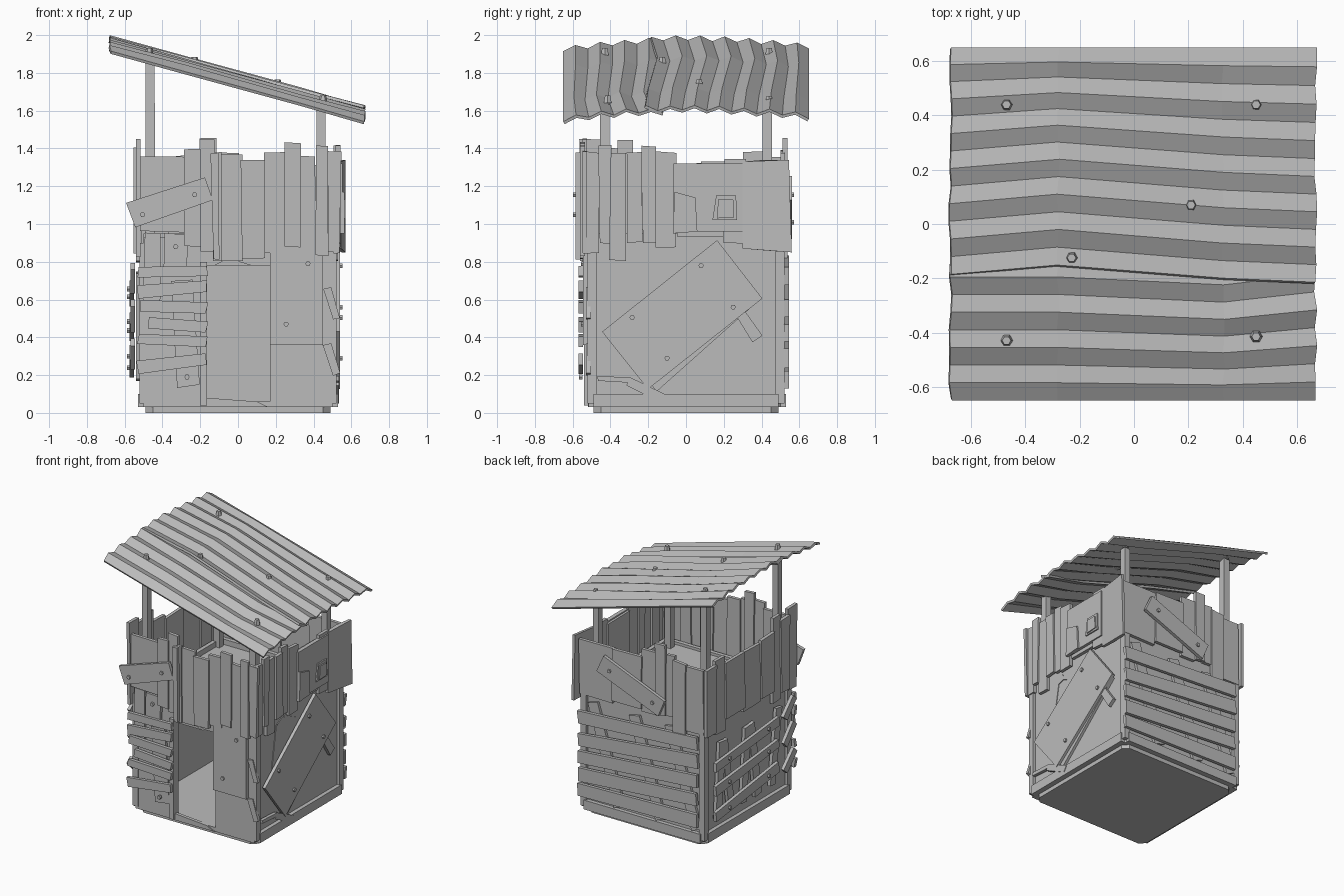
import bpy, bmesh, math, random
from mathutils import Vector

random.seed(4)
if "Cube" in bpy.data.objects:
    bpy.data.objects.remove(bpy.data.objects["Cube"])

grey = bpy.data.materials.new("weathered_grey")
grey.use_nodes = True
tone = (0.5, 0.5, 0.5, 1)
grey.diffuse_color = tone
grey.node_tree.nodes["Principled BSDF"].inputs["Base Color"].default_value = tone

UP = Vector((0, 0, 1))
# each side: horizontal axis and outward normal
SIDES = {
    "front": (Vector((1, 0, 0)), Vector((0, -1, 0))),
    "back": (Vector((1, 0, 0)), Vector((0, 1, 0))),
    "left": (Vector((0, 1, 0)), Vector((1, 0, 0))),
    "right": (Vector((0, 1, 0)), Vector((-1, 0, 0))),
}


def finish(name, bm):
    bmesh.ops.recalc_face_normals(bm, faces=bm.faces)
    mesh = bpy.data.meshes.new(name)
    bm.to_mesh(mesh)
    bm.free()
    mesh.materials.append(grey)
    obj = bpy.data.objects.new(name, mesh)
    bpy.context.collection.objects.link(obj)
    return obj


def prism(name, low, high):
    """Solid between two matching loops of points."""
    bm = bmesh.new()
    a = [bm.verts.new(p) for p in low]
    b = [bm.verts.new(p) for p in high]
    bm.faces.new(a)
    bm.faces.new(b)
    for i in range(len(a)):
        j = (i + 1) % len(a)
        bm.faces.new((a[i], a[j], b[j], b[i]))
    return finish(name, bm)


def slab(name, side, outline, depth, thick=0.025):
    """Flat outline on a side, its outer face at the given depth."""
    u, n = SIDES[side]
    pts = [u * p[0] + UP * p[1] for p in outline]
    return prism(name, [p + n * (depth - thick) for p in pts], [p + n * depth for p in pts])


def plank(name, side, a, b, width, depth, thick=0.025, rough=0.006):
    """Board running from a to b with slightly uneven corners."""
    a, b = Vector(a), Vector(b)
    d = (b - a).normalized()
    w = Vector((-d.y, d.x)) * width / 2
    outline = [p + Vector((random.uniform(-rough, rough), random.uniform(-rough, rough)))
               for p in (a - w, b - w, b + w, a + w)]
    return slab(name, side, outline, depth, thick)


def rect(name, side, u0, u1, v0, v1, depth, thick=0.03):
    return slab(name, side, [(u0, v0), (u1, v0), (u1, v1), (u0, v1)], depth, thick)


def hexagon(x, y, r):
    return [(x + r * math.cos(k * math.pi / 3), y + r * math.sin(k * math.pi / 3)) for k in range(6)]


def square(x, y, r):
    return [(x - r, y - r), (x + r, y - r), (x + r, y + r), (x - r, y + r)]


def nails(side, depth, spots):
    for s in spots:
        slab(side + "_nail", side, hexagon(*s, 0.014), depth + 0.012, 0.02)


def parapet(side, edges, tops, bottoms, depth):
    for i, (top, low) in enumerate(zip(tops, bottoms)):
        a, b = edges[i], edges[i + 1]
        m = (a + b) / 2
        plank(side + "_parapet_board", side, (m, low), (m, top), abs(b - a) + 0.004,
              depth + 0.012 * (i % 2))


def octagon(half, z, cut=0.04):
    c = half - cut
    return [(half, -c, z), (half, c, z), (c, half, z), (-c, half, z),
            (-half, c, z), (-half, -c, z), (-c, -half, z), (c, -half, z)]


# base, ground floor and upper deck
prism("base_plate", octagon(0.49, 0), octagon(0.49, 0.03))
prism("ground_floor", octagon(0.512, 0.03), octagon(0.512, 0.06))
prism("upper_deck", octagon(0.5, 0.88), octagon(0.5, 0.91))
for side in ("back", "left", "right"):
    rect(side + "_skirt", side, -0.49, 0.49, 0.03, 0.1, 0.53)
    rect(side + "_wall", side, -0.5, 0.5, 0.05, 0.95, 0.5)

# front wall around the doorway
rect("front_wall_right", "front", -0.5, -0.17, 0.03, 0.93, 0.515)
rect("front_wall_left", "front", 0.17, 0.5, 0.03, 0.93, 0.515)
rect("door_lintel", "front", -0.17, 0.17, 0.78, 0.93, 0.515)
slab("door_sill", "front", [(-0.17, 0.03), (0.17, 0.03), (0.14, 0.04), (0.1, 0.06), (-0.17, 0.08)], 0.52)
rect("door_jamb", "front", -0.2, -0.165, 0.04, 0.8, 0.54, 0.06)
slab("broken_lintel", "front", [(-0.13, 0.78), (0.08, 0.78), (-0.05, 0.82)], 0.53)


# corrugated roof surface height
def roof_z(x, y, ridge):
    return 1.73 - 0.275 * x + 0.045 * (1 - (y / 0.65) ** 2) + 0.026 * ridge


# roof posts and corner posts
for x in (-0.465, 0.44):
    for y in (-0.43, 0.43):
        prism("roof_post", [(*p, 0.06) for p in square(x, y, 0.026)],
              [(*p, roof_z(x, y, 0)) for p in square(x, y, 0.024)])
for x in (-0.498, 0.498):
    for y in (-0.498, 0.498):
        corner = square(x, y, 0.024)
        prism("corner_post", [(*p, 0.05) for p in corner], [(*p, 0.9) for p in corner])

# parapet boards on each side
parapet("front", [-0.53, -0.28, -0.2, -0.13, -0.09, 0.02, 0.14, 0.25, 0.33, 0.41, 0.48, 0.54],
        [1.36, 1.4, 1.45, 1.38, 1.37, 1.34, 1.38, 1.43, 1.36, 1.41, 1.38],
        [0.96, 0.88, 0.85, 0.81, 0.8, 0.82, 0.85, 0.88, 0.88, 0.83, 0.85], 0.548)
parapet("left", [-0.54, -0.46, -0.4, -0.315, -0.23, -0.155, -0.05, 0.2, 0.32],
        [1.38, 1.42, 1.38, 1.38, 1.41, 1.38, 1.31, 1.34],
        [0.85, 0.9, 0.81, 0.9, 0.9, 0.88, 0.93, 0.9], 0.53)
parapet("back", [-0.51, -0.37, -0.27, -0.2, -0.12, 0, 0.25, 0.53],
        [1.34, 1.36, 1.39, 1.46, 1.38, 1.32, 1.31],
        [0.85, 0.78, 0.92, 0.92, 0.9, 0.92, 0.9], 0.525)
parapet("right", [-0.56, -0.46, -0.36, -0.28, -0.12, 0.08, 0.3, 0.42, 0.53],
        [1.45, 1.4, 1.44, 1.34, 1.32, 1.33, 1.38, 1.36],
        [0.83, 0.85, 0.8, 0.9, 0.87, 0.9, 0.82, 0.85], 0.54)

# front patches
plank("front_diagonal_board", "front", (-0.57, 1.045), (-0.155, 1.19), 0.13, 0.585)
nails("front", 0.585, [(-0.505, 1.05), (-0.23, 1.155)])
plank("tall_front_board", "front", (-0.115, 0.81), (-0.12, 1.38), 0.04, 0.585)
rect("front_nailed_panel", "front", 0.17, 0.45, 0.36, 0.89, 0.545)
nails("front", 0.545, [(0.37, 0.79), (0.255, 0.47)])
plank("front_short_board", "front", (-0.335, 0.74), (-0.33, 0.95), 0.12, 0.55)
plank("front_short_board", "front", (-0.46, 0.55), (-0.45, 0.95), 0.09, 0.535)
plank("front_short_board", "front", (-0.26, 0.14), (-0.3, 0.7), 0.12, 0.535)
nails("front", 0.555, [(-0.33, 0.88), (-0.27, 0.19)])
for low, high, start in ((0.745, 0.75, -0.53), (0.64, 0.67, -0.53), (0.57, 0.55, -0.52),
                         (0.48, 0.45, -0.47), (0.39, 0.375, -0.53), (0.24, 0.29, -0.53)):
    plank("front_slat", "front", (start, low), (-0.165, high), 0.06, 0.57)
for v in (0.2, 0.5):
    plank("front_corner_splint", "front", (0.47, v + 0.16), (0.52, v), 0.04, 0.53)

# left side: big tilted sheet, window patches, bent corner sheet
plank("tilted_backing", "left", (-0.26, 0.24), (0.27, 0.72), 0.33, 0.52)
plank("tilted_sheet", "left", (-0.32, 0.28), (0.29, 0.755), 0.39, 0.54)
nails("left", 0.54, [(-0.285, 0.505), (0.08, 0.78), (0.25, 0.56), (-0.1, 0.29)])
plank("loose_splint", "left", (0.29, 0.52), (0.38, 0.39), 0.06, 0.53)
rect("patch_panel", "left", -0.065, 0.3, 0.96, 1.32, 0.552)
slab("patch_plate", "left", [(-0.07, 0.95), (0.06, 0.96), (0.05, 1.14), (-0.06, 1.17)], 0.565)
slab("small_patch", "left", [(0.14, 1.02), (0.27, 1.02), (0.265, 1.15), (0.16, 1.15)], 0.562)
slab("small_patch_cover", "left", [(0.165, 1.03), (0.255, 1.035), (0.25, 1.13), (0.17, 1.13)], 0.57)
prism("bent_corner_sheet",
      [(0.525, 0.3, 0.87), (0.53, 0.42, 0.86), (0.55, 0.56, 0.85), (0.57, 0.56, 0.85), (0.545, 0.3, 0.87)],
      [(0.525, 0.3, 1.33), (0.53, 0.42, 1.34), (0.55, 0.545, 1.34), (0.57, 0.545, 1.34), (0.545, 0.3, 1.33)])
crack = [(-0.3, 0.5), (-0.24, 0.82), (-0.17, 0.85), (-0.03, 0.78)]
for a, b in zip(crack, crack[1:]):
    plank("wall_crack", "left", a, b, 0.04, 0.505, 0.01)
plank("broken_skirt_board", "left", (-0.47, 0.18), (-0.3, 0.17), 0.03, 0.535)
plank("broken_skirt_board", "left", (-0.31, 0.17), (-0.11, 0.07), 0.05, 0.535)

# back: leaning boards behind long slats, diagonal patch above
for u in (-0.35, -0.05, 0.3):
    plank("back_brace", "back", (u - 0.1, 0.12), (u + 0.12, 0.85), 0.09, 0.52)
for low, high in ((0.2, 0.17), (0.36, 0.29), (0.5, 0.42), (0.65, 0.55), (0.79, 0.72)):
    plank("back_slat", "back", (-0.47, low), (0.53, high), 0.095, 0.545)
plank("back_diagonal_board", "back", (-0.18, 0.98), (0.33, 1.19), 0.13, 0.56)
nails("back", 0.56, [(-0.11, 1.01), (0.25, 1.155)])

# right side: leaning uprights crossed by slats
for u, lean in ((0.38, -0.05), (0.22, 0.09), (0.07, -0.05), (-0.1, 0.08), (-0.27, -0.08)):
    plank("right_upright", "right", (u, 0.18), (u + lean, 0.74), 0.07, 0.54)
for a, b in ((0.6, 0.67), (0.42, 0.5), (0.22, 0.32)):
    plank("right_slat", "right", (0.46, a), (-0.3, b), 0.07, 0.575)
    nails("right", 0.575, [(0.3, a * 0.8 + b * 0.2), (-0.17, a * 0.2 + b * 0.8)])
for v in (0.25, 0.45, 0.65):
    plank("right_corner_splint", "right", (-0.5, v + 0.13), (-0.38, v), 0.06, 0.57)


# corrugated roof sheets, each with its own sideways sway
def roof_sheet(name, first, last, lift, sways):
    bm = bmesh.new()
    rows = []
    for x, shift in zip((-0.675, -0.28, 0.33, 0.67), sways):
        row = []
        for k in range(first, last + 1):
            y = -0.65 + 1.3 * k / 20
            sway = shift * (1 - abs(y / 0.65) ** 3)
            height = roof_z(x, y, k % 2) + lift + random.uniform(-0.004, 0.004)
            row.append(bm.verts.new((x + random.uniform(-0.006, 0.006), y + sway, height)))
        rows.append(row)
    for r, s in zip(rows, rows[1:]):
        for i in range(len(r) - 1):
            bm.faces.new((r[i], s[i], s[i + 1], r[i + 1]))
    obj = finish(name, bm)
    mod = obj.modifiers.new("thickness", "SOLIDIFY")
    mod.thickness = 0.016
    mod.offset = -1


roof_sheet("roof_sheet_front", 0, 8, 0, (0, 0, -0.03, 0.01))
roof_sheet("roof_sheet_back", 7, 20, 0.012, (0.01, 0.045, -0.005, -0.02))

# roof bolts
for x, y in ((-0.47, 0.44), (0.45, 0.44), (0.21, 0.07), (-0.23, -0.125), (-0.47, -0.43), (0.45, -0.415)):
    z = roof_z(x, y, 0.7)
    prism("roof_bolt", [(*p, z - 0.01) for p in hexagon(x, y, 0.024)],
          [(*p, z + 0.03) for p in hexagon(x, y, 0.016)])
